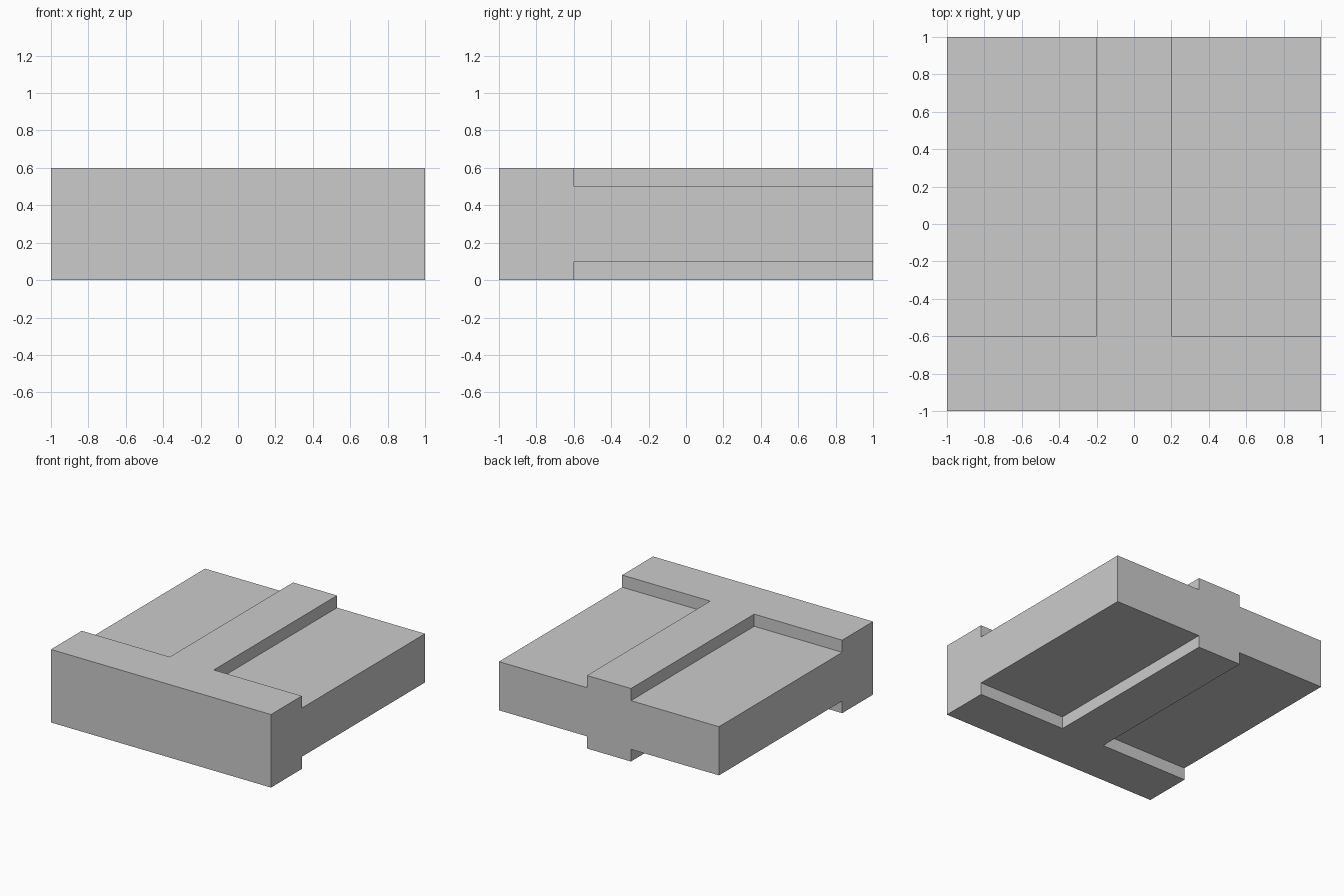
import bpy

cube = bpy.data.objects.get("Cube")
if cube:
    bpy.data.objects.remove(cube, do_unlink=True)

# Single light grey finish
grey = bpy.data.materials.new("light_grey")
grey.use_nodes = True
colour = (0.6, 0.6, 0.6, 1)
grey.diffuse_color = colour
grey.node_tree.nodes["Principled BSDF"].inputs["Base Color"].default_value = colour


def box(name, low, high):
    """Add a box spanning two opposite corners."""
    bpy.ops.mesh.primitive_cube_add(size=1, location=[(a + b) / 2 for a, b in zip(low, high)])
    obj = bpy.context.object
    obj.name = name
    obj.scale = [b - a for a, b in zip(low, high)]
    bpy.ops.object.transform_apply(location=True, rotation=False, scale=True)
    return obj


HEIGHT = 0.6
RECESS = 0.1      # depth of each pocket
RIB = 0.2         # half width of the centre rib
BAR_BACK = -0.6   # rear edge of the front bar
OVER = 0.2        # cutter overshoot

# Solid block
block = box("ribbed_block", (-1, -1, 0), (1, 1, HEIGHT))
block.data.materials.append(grey)

# Four pockets leave a T-shaped raised rib on the top and the underside
for x0, x1 in ((-1 - OVER, -RIB), (RIB, 1 + OVER)):
    for z0, z1 in ((-OVER, RECESS), (HEIGHT - RECESS, HEIGHT + OVER)):
        cutter = box("pocket_cutter", (x0, BAR_BACK, z0), (x1, 1 + OVER, z1))
        cutter.hide_render = True
        bpy.context.view_layer.objects.active = block
        cut = block.modifiers.new("pocket", "BOOLEAN")
        cut.operation = "DIFFERENCE"
        cut.solver = "EXACT"
        cut.object = cutter
        bpy.ops.object.modifier_apply(modifier=cut.name)
        bpy.data.objects.remove(cutter, do_unlink=True)
